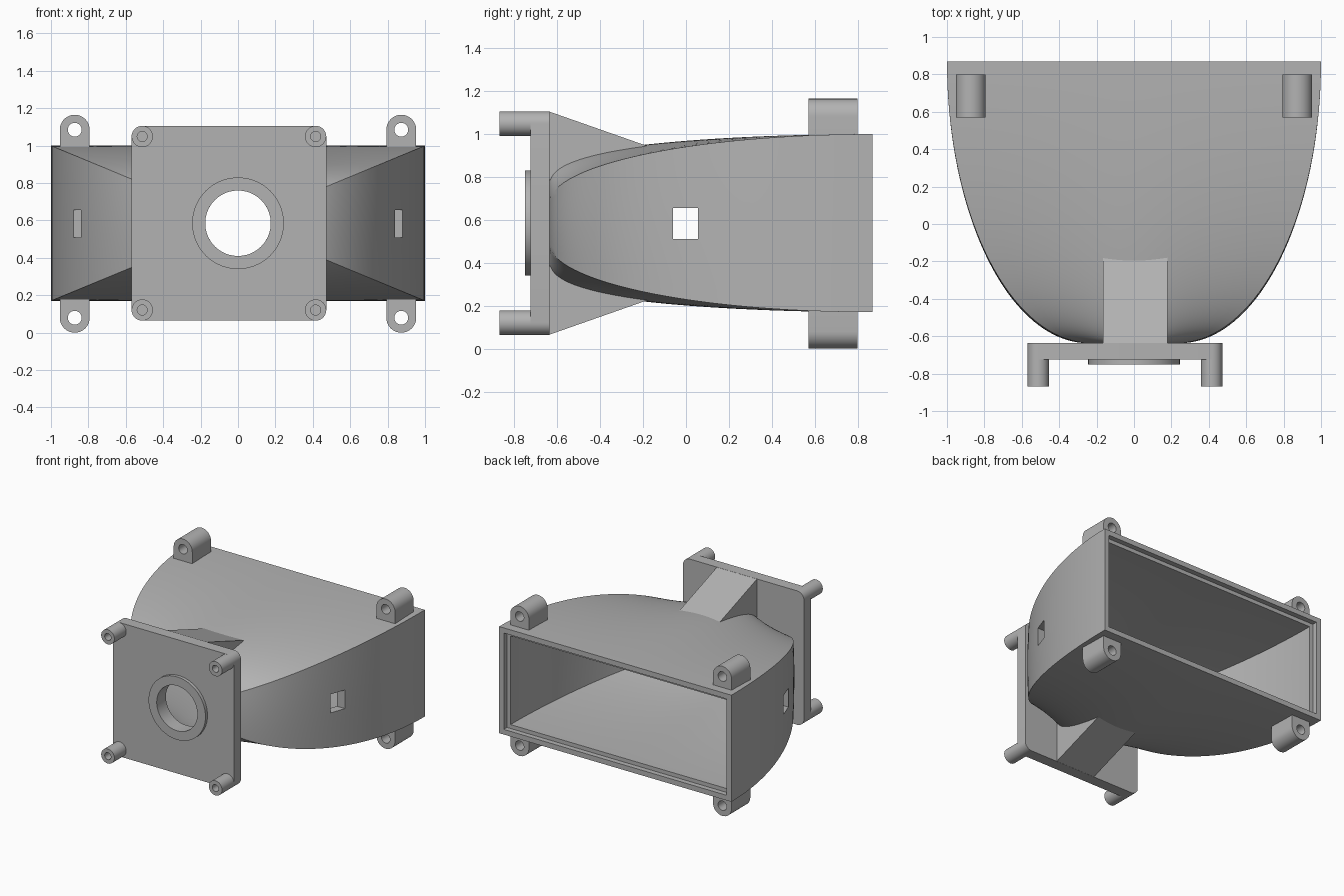
import bpy, bmesh, math
from mathutils import Vector

if "Cube" in bpy.data.objects:
    bpy.data.objects.remove(bpy.data.objects["Cube"])

grey = bpy.data.materials.new("plain_grey")
grey.use_nodes = True
grey.diffuse_color = (0.45, 0.45, 0.45, 1)
grey.node_tree.nodes["Principled BSDF"].inputs["Base Color"].default_value = grey.diffuse_color

MID = 0.585                 # height of the optical axis
BACK, FRONT = 0.87, -0.637  # ends of the shell
WALL = 0.07


def finish(name, bm):
    bmesh.ops.recalc_face_normals(bm, faces=bm.faces)
    mesh = bpy.data.meshes.new(name)
    bm.to_mesh(mesh)
    bm.free()
    mesh.materials.append(grey)
    obj = bpy.data.objects.new(name, mesh)
    bpy.context.collection.objects.link(obj)
    return obj


def loft(name, rings):
    """Skin a list of closed rings and cap both ends."""
    bm = bmesh.new()
    loops = [[bm.verts.new(p) for p in ring] for ring in rings]
    n = len(loops[0])
    for a, b in zip(loops, loops[1:]):
        for i in range(n):
            j = (i + 1) % n
            bm.faces.new((a[i], a[j], b[j], b[i]))
    bm.faces.new(loops[0])
    bm.faces.new(loops[-1])
    return finish(name, bm)


def prism(name, outline, y0, y1):
    """Extrude an (x, z) outline along y."""
    return loft(name, [[(x, y, z) for x, z in outline] for y in (y0, y1)])


def arc(x, z, r, start, end, steps):
    angles = [math.radians(start + (end - start) * i / steps) for i in range(steps + 1)]
    return [(x + r * math.cos(a), z + r * math.sin(a)) for a in angles]


def rod(name, x, z, r, y0, y1, sides=48):
    return prism(name, arc(x, z, r, 0, 360, sides)[:-1], y0, y1)


def box(name, lo, hi):
    return prism(name, [(lo[0], lo[2]), (hi[0], lo[2]), (hi[0], hi[2]), (lo[0], hi[2])], lo[1], hi[1])


def cut(obj, *cutters):
    """Subtract each cutter and bake the result."""
    for c in cutters:
        c.hide_render = True
        mod = obj.modifiers.new("cut", 'BOOLEAN')
        mod.operation, mod.object, mod.solver = 'DIFFERENCE', c, 'EXACT'
    bpy.context.view_layer.update()
    dg = bpy.context.evaluated_depsgraph_get()
    mesh = bpy.data.meshes.new_from_object(obj.evaluated_get(dg))
    obj.modifiers.clear()
    obj.data = mesh


def remove(*objs):
    for o in objs:
        bpy.data.objects.remove(o)


def funnel(name, inset, tail=0.0):
    """Rectangle at the back blending to a circle at the front along an elliptic curve."""
    w, h, r = 1 - inset, 0.415 - inset, 0.245 - inset
    corner = math.atan2(h, w)
    stops = [-corner, corner, math.pi - corner, math.pi + corner, 2 * math.pi - corner]
    dirs = []
    for a, b, k in zip(stops, stops[1:], (12, 36, 12, 36)):
        dirs += [a + (b - a) * i / k for i in range(k)]

    def ring(y, s):
        pts = []
        for a in dirs:
            c, d = math.cos(a), math.sin(a)
            reach = min(w / max(abs(c), 1e-6), h / max(abs(d), 1e-6))
            q = r + (reach - r) * s
            pts.append((q * c, y, MID + q * d))
        return pts

    steps = 36
    rings = []
    for i in range(steps + 1):
        t = math.pi / 2 * i / steps
        rings.append(ring(BACK - (BACK - FRONT) * math.sin(t), math.cos(t)))
    if tail:
        rings = [ring(BACK + tail, 1)] + rings + [ring(FRONT - tail, 0)]
    return loft(name, rings)


# Hollow shell with a stepped rear rim and side windows
shell = funnel("shell", 0)
cavity = funnel("cavity_cutter", WALL, 0.2)
recess = box("recess_cutter", (-0.96, 0.83, MID - 0.375), (0.96, 0.95, MID + 0.375))
window = box("window_cutter", (-1.2, -0.06, 0.51), (1.2, 0.057, 0.655))
cut(shell, cavity, recess, window)
parts = [shell]

# Sloping ribs between plate and shell, above and below
for side, label in ((1, "upper"), (-1, "lower")):
    profile = [(FRONT, 0.52), (-0.13, 0.342), (-0.13, 0.32), (FRONT, 0.2)]
    rib = loft(label + "_rib", [[(x, y, MID + side * z) for y, z in profile] for x in (-0.165, 0.18)])
    cut(rib, cavity)
    parts.append(rib)

# Square mounting plate with rounded corners
XL, XR, ZB, ZT, R = -0.512, 0.415, 0.121, 1.049, 0.057
outline = (arc(XR, ZT, R, 0, 90, 8) + arc(XL, ZT, R, 90, 180, 8)
           + arc(XL, ZB, R, 180, 270, 8) + arc(XR, ZB, R, 270, 360, 8))
plate = prism("mounting_plate", outline, -0.725, FRONT)
collar = rod("collar_ring", 0, MID, 0.245, -0.75, -0.72, 72)
bore = rod("bore_cutter", 0, MID, 0.175, -0.9, -0.5, 72)
for part in (plate, collar):
    cut(part, bore)
    parts.append(part)

# Screw bosses on the plate corners
for x, side in ((XL, "right"), (XR, "left")):
    for z, level in ((ZB, "lower"), (ZT, "upper")):
        boss = rod(f"{level}_{side}_boss", x, z, R, -0.87, -0.72, 32)
        hole = rod("hole_cutter", x, z, 0.027, -0.9, -0.7, 24)
        cut(boss, hole)
        remove(hole)
        parts.append(boss)

# Rounded lugs on the rear of the shell
for x, side in ((-0.873, "right"), (0.873, "left")):
    for z, turn, root, level in ((1.085, 0, 0.97, "upper"), (0.08, 180, 0.2, "lower")):
        shape = arc(x, z, 0.08, turn, turn + 180, 20)
        shape += [(shape[-1][0], root), (shape[0][0], root)]
        lug = prism(f"{level}_{side}_lug", shape, 0.57, 0.80)
        hole = rod("hole_cutter", x, z, 0.037, 0.5, 0.9, 24)
        cut(lug, hole)
        remove(hole)
        parts.append(lug)

remove(cavity, recess, window, bore)

# Smooth curved surfaces, keep edges crisp
bpy.ops.object.select_all(action='DESELECT')
for p in parts:
    p.select_set(True)
bpy.context.view_layer.objects.active = shell
bpy.ops.object.shade_smooth_by_angle(angle=math.radians(25))
